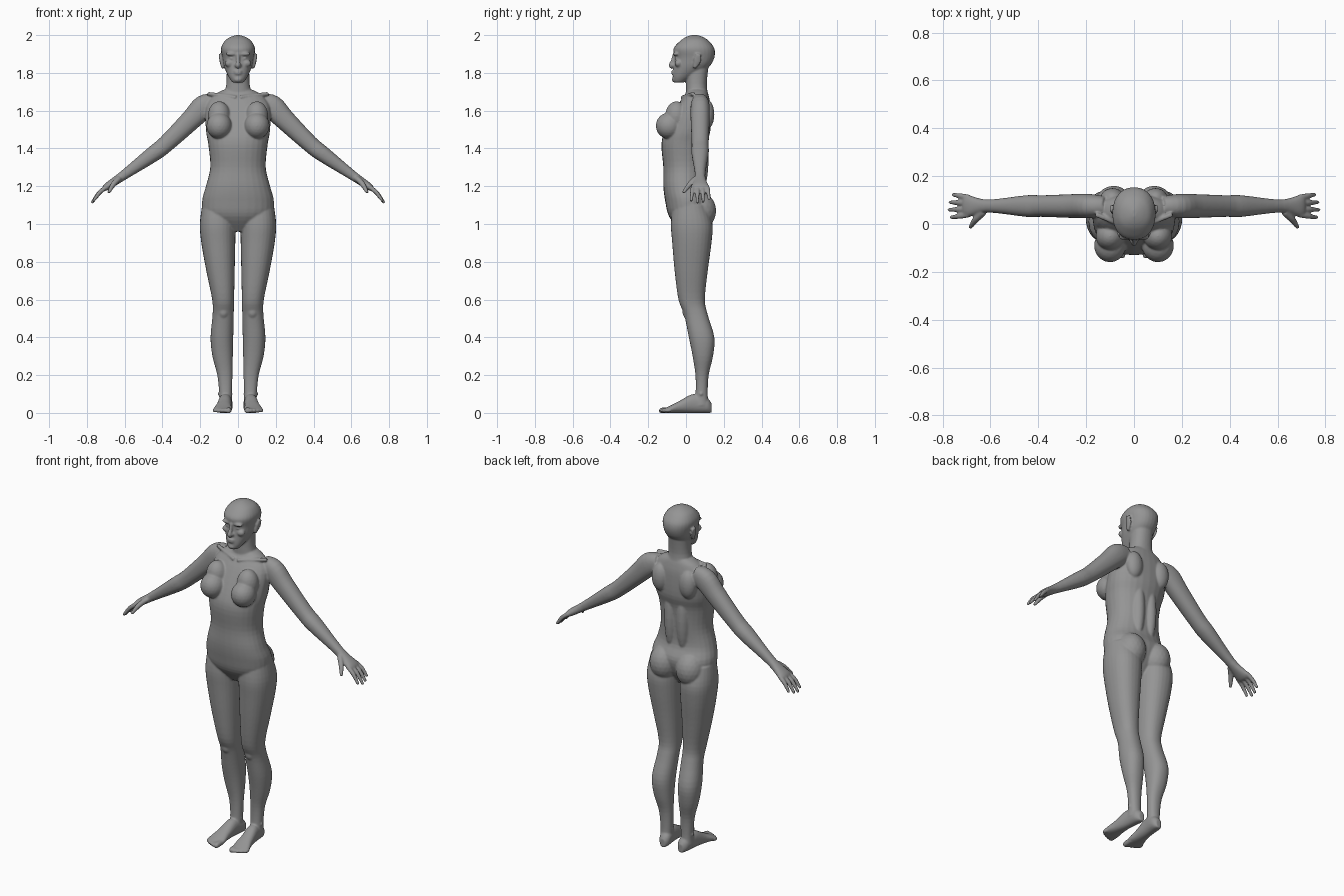
import bpy
import bmesh
from math import cos, sin, pi, copysign
from mathutils import Vector, Matrix

default_cube = bpy.data.objects.get("Cube")
if default_cube:
    bpy.data.objects.remove(default_cube, do_unlink=True)

AXIS_X, AXIS_Y, AXIS_Z = Vector((1, 0, 0)), Vector((0, 1, 0)), Vector((0, 0, 1))
SIDES = 28
STEPS = 4
ARM_Y = .075
bm = bmesh.new()


def smooth_rows(rows):
    """Catmull-Rom interpolation between the rows of a loft."""
    rows = [Vector(row) for row in rows]
    padded = [rows[0]] + rows + [rows[-1]]
    result = []
    for before, start, end, after in zip(padded, padded[1:], padded[2:], padded[3:]):
        leaving, arriving = (end - before) / 2, (after - start) / 2
        for step in range(STEPS):
            t = step / STEPS
            ease = t * t * (3 - t - t)
            result.append(start.lerp(end, ease)
                          + leaving * (t * (1 - t) * (1 - t))
                          - arriving * (t * t * (1 - t)))
    return result + [rows[-1]]


def rounded(value):
    """Slightly squared ellipse coordinate."""
    return copysign(abs(value) ** .9, value)


def loft(rows, across, along=None, paired=False):
    """Skin rows of (x, y, z, radius across, radius through)."""
    rows = smooth_rows(rows)
    centres = [row.to_3d() if len(row) == 3 else Vector(row[:3]) for row in rows]
    for mirror in ((1, -1) if paired else (1,)):
        rings = []
        for i, row in enumerate(rows):
            tangent = along
            if tangent is None:
                following = min(i + 1, len(rows) - 1)
                previous = max(i - 1, 0)
                tangent = (centres[following] - centres[previous]).normalized()
            side = (across - tangent * across.dot(tangent)).normalized()
            through = tangent.cross(side)
            ring = []
            for k in range(SIDES):
                angle = 2 * pi * k / SIDES
                point = (centres[i] + side * rounded(cos(angle)) * row[3]
                         + through * rounded(sin(angle)) * row[4])
                point.x *= mirror
                ring.append(bm.verts.new(point))
            rings.append(ring)
        for low, high in zip(rings, rings[1:]):
            for k in range(SIDES):
                bm.faces.new((low[k - 1], low[k], high[k], high[k - 1]))
        bm.faces.new(rings[0])
        bm.faces.new(rings[-1])


def column(rows, inner_gap=None):
    """Upright loft from rows of (z, half width, front y, back y).

    With a gap rule the column stands beside the centre line and is paired."""
    loft([(inner_gap(z) + half if inner_gap else 0, (front + back) / 2, z,
           half, (back - front) / 2) for z, half, front, back in rows],
         AXIS_X, AXIS_Z, paired=inner_gap is not None)


def ball(centre, size, paired=True):
    """Ellipsoid mass, by default on both sides."""
    for mirror in ((1, -1) if paired else (1,)):
        place = Matrix.Translation((centre[0] * mirror, centre[1], centre[2]))
        bmesh.ops.create_icosphere(bm, subdivisions=3, radius=1,
                                   matrix=place @ Matrix.Diagonal((*size, 1)))


def build_torso():
    column([
        (.96, .05, -.03, .06),
        (1.04, .17, -.09, .11),
        (1.12, .19, -.11, .13),
        (1.2, .17, -.12, .1),
        (1.3, .147, -.12, .1),
        (1.42, .157, -.13, .11),
        (1.5, .17, -.11, .13),
        (1.62, .17, -.05, .13),
        (1.68, .13, -.01, .12),
        (1.71, .08, .01, .11),
    ])
    bust, upper_chest = (.1, -.09, 1.52), (.1, -.05, 1.57)
    ball(bust, (.067, .07, .07))
    ball(upper_chest, (.06, .06, .08))
    shoulder_blade, back_muscle, buttock = (.09, .11, 1.58), (.04, .07, 1.35), (.085, .07, 1.07)
    ball(shoulder_blade, (.05, .04, .08))
    ball(back_muscle, (.04, .05, .2))
    ball(buttock, (.083, .09, .1))
    # Collar bones
    loft([(.01, -.02, 1.67, .01, .01), (.16, .04, 1.69, .01, .01)], AXIS_Z, paired=True)


def build_neck_and_head():
    column([(1.67, .08, 0, .12), (1.74, .062, 0, .11), (1.84, .06, 0, .12)])
    # Skull and jaw
    column([
        (1.75, .03, -.065, -.01),
        (1.78, .05, -.07, .04),
        (1.83, .073, -.065, .12),
        (1.88, .083, -.06, .15),
        (1.93, .09, -.065, .15),
        (1.97, .07, -.03, .12),
        (1.99, .04, 0, .09),
        (2, .01, .03, .06),
    ])
    brow, cheek, eye = (.035, -.053, 1.9), (.045, -.04, 1.85), (.033, -.047, 1.877)
    ball(brow, (.03, .015, .01))
    ball(cheek, (.025, .02, .02))
    ball(eye, (.015, .012, .008))
    # Nose bridge running down to the tip, then nostrils
    loft([(0, -.06, 1.9, .01, .01), (0, -.07, 1.865, .01, .01),
          (0, -.08, 1.84, .012, .012), (0, -.07, 1.83, .01, .01)], AXIS_X)
    ball((.01, -.067, 1.84), (.01, .012, .008))
    # Lips and chin
    for lip_height in (1.808, 1.796):
        ball((0, -.067, lip_height), (.022, .011, .006), paired=False)
    ball((0, -.06, 1.765), (.022, .015, .015), paired=False)
    # Ears
    loft([(.08, .045, 1.825, .008, .008), (.09, .06, 1.865, .008, .02),
          (.096, .066, 1.9, .007, .013)], AXIS_X, paired=True)


def build_arms():
    # Rows of (x, z, half width, half thickness) from shoulder to knuckles
    arm = [
        (.12, 1.64, .04, .05),
        (.18, 1.62, .05, .063),
        (.25, 1.55, .05, .055),
        (.38, 1.425, .045, .045),
        (.45, 1.37, .045, .042),
        (.61, 1.255, .027, .025),
        (.69, 1.2, .045, .02),
        (.71, 1.185, .04, .012),
    ]
    loft([(x, ARM_Y, z, wide, thick) for x, z, wide, thick in arm], AXIS_Y, paired=True)
    # Fingers fan out from the palm and curl down towards their tips
    for spread, reach in ((-.036, .9), (-.012, 1), (.012, .95), (.036, .8)):
        finger = []
        for t in (0, .5, .85, 1):
            radius = .012 - .005 * t ** 3
            finger.append((.69 + .085 * reach * t, ARM_Y + spread * (1 + t / 3),
                           1.2 - .09 * reach * t ** 1.5, radius, radius))
        loft(finger, AXIS_Y, paired=True)
    # Thumb points forward and down
    loft([(.63, .05, 1.24, .015, .015), (.66, .02, 1.21, .014, .014),
          (.685, -.015, 1.165, .008, .008)], AXIS_X, paired=True)


def build_legs():
    def inner_gap(height):
        return .012 + .022 * (1 - height)

    column([
        (1.1, .09, -.07, .11),
        (1, .095, -.08, .14),
        (.9, .09, -.073, .135),
        (.75, .075, -.06, .115),
        (.6, .058, -.04, .1),
        (.52, .056, -.01, .115),
        (.4, .06, .015, .15),
        (.3, .054, .035, .143),
        (.2, .04, .05, .12),
        (.1, .034, .05, .115),
        (.04, .034, .035, .12),
    ], inner_gap)
    knee_cap, ankle_bone = (.077, .015, .535), (.068, .08, .1)
    ball(knee_cap, (.032, .034, .04))
    ball(ankle_bone, (.04, .016, .016))


def build_feet():
    # Rows of (y, half width, top z); the foot turns out slightly towards the toes
    foot = [(.136, .016, .05), (.11, .033, .08), (.04, .035, .1),
            (-.03, .04, .066), (-.08, .049, .04), (-.115, .036, .024)]
    loft([(.072 - y / 10, y, top / 2, half, top / 2) for y, half, top in foot],
         AXIS_X, AXIS_Y, paired=True)
    # Toes shorten towards the outside, the big toe is thickest
    for toe in range(5):
        x = .05 + .018 * toe
        end = -.143 + .002 * toe * toe
        size = .011 if toe else .015
        loft([(x, -.08, .016, size, size), (x, end + .015, .013, size, size),
              (x, end, .011, size / 2, size / 2)], AXIS_X, AXIS_Y, paired=True)


build_torso()
build_neck_and_head()
build_arms()
build_legs()
build_feet()
bmesh.ops.recalc_face_normals(bm, faces=bm.faces)
for face in bm.faces:
    face.smooth = True

# One continuous skin, fused and softened
mesh = bpy.data.meshes.new("body")
bm.to_mesh(mesh)
bm.free()
body = bpy.data.objects.new("body", mesh)
bpy.context.scene.collection.objects.link(body)

fuse = body.modifiers.new("fuse", "REMESH")
fuse.mode = "VOXEL"
fuse.voxel_size = .005
fuse.use_smooth_shade = True
soften = body.modifiers.new("soften", "SMOOTH")
soften.factor = .5
soften.iterations = 5

grey = bpy.data.materials.new("plain grey")
grey.use_nodes = True
colour = (.3, .3, .3, 1)
grey.diffuse_color = colour
grey.node_tree.nodes["Principled BSDF"].inputs["Base Color"].default_value = colour
mesh.materials.append(grey)
